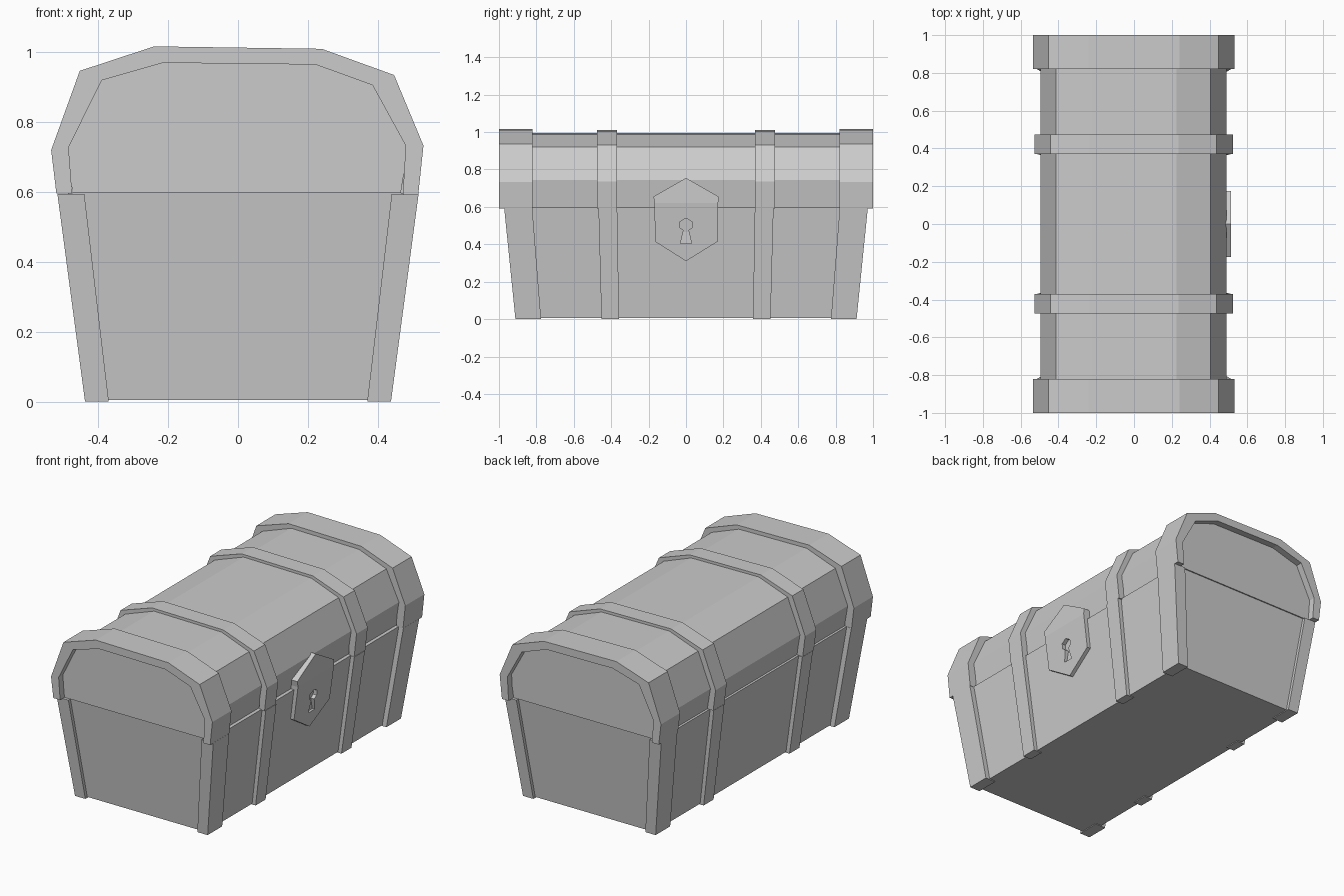
import bpy, bmesh

if "Cube" in bpy.data.objects:
    bpy.data.objects.remove(bpy.data.objects["Cube"])


def finish(name, bm):
    bmesh.ops.recalc_face_normals(bm, faces=bm.faces[:])
    mesh = bpy.data.meshes.new(name)
    bm.to_mesh(mesh)
    bm.free()
    obj = bpy.data.objects.new(name, mesh)
    bpy.context.collection.objects.link(obj)
    return obj


def loft(name, ring_a, ring_b):
    """Closed solid between two matching outlines."""
    bm = bmesh.new()
    a = [bm.verts.new(p) for p in ring_a]
    b = [bm.verts.new(p) for p in ring_b]
    bm.faces.new(a)
    bm.faces.new(b[::-1])
    for i in range(len(a)):
        j = (i + 1) % len(a)
        bm.faces.new((a[i], a[j], b[j], b[i]))
    return finish(name, bm)


def rect(x0, x1, y0, y1, z):
    return [(x0, y0, z), (x1, y0, z), (x1, y1, z), (x0, y1, z)]


def arch(name, outer, inner, y0, y1):
    """Open arch strip following the lid profile."""
    bm = bmesh.new()
    rows = [[bm.verts.new((x, y, z)) for x, z in prof]
            for prof, y in ((outer, y0), (outer, y1), (inner, y1), (inner, y0))]
    for k in range(4):
        p, q = rows[k], rows[(k + 1) % 4]
        for i in range(len(outer) - 1):
            bm.faces.new((p[i], p[i + 1], q[i + 1], q[i]))
    for i in (0, -1):
        bm.faces.new([r[i] for r in rows])
    return finish(name, bm)


def mirror(obj, x=False, y=False):
    m = obj.modifiers.new("mirror", 'MIRROR')
    m.use_axis = (x, y, False)


# Lid profiles (x, z), very slightly uneven left to right
end_outer = [(-.52, .596), (-.535, .72), (-.453, .947), (-.24, 1.017),
             (.24, 1.01), (.447, .935), (.531, .733), (.516, .592)]
end_inner = [(-.475, .596), (-.485, .728), (-.39, .92), (-.215, .97),
             (.222, .965), (.385, .906), (.48, .733), (.472, .592)]
strap_outer = [(-.512, .596), (-.528, .722), (-.443, .94), (-.235, 1.01),
               (.235, 1.004), (.438, .932), (.524, .735), (.508, .592)]
lid_profile = [(-.473, .597), (-.494, .722), (-.413, .925), (-.222, .994),
               (.225, .988), (.406, .92), (.489, .743), (.466, .597)]

# Tapered base and vaulted lid
loft("base_box", rect(-.41, .41, -.893, .893, .005),
     rect(-.487, .487, -.953, .953, .597))
loft("lid", [(x, -.96, z) for x, z in lid_profile],
     [(x, .96, z) for x, z in lid_profile])

# Lid bands
for s, side in ((-1, "near"), (1, "far")):
    arch("lid_end_band_" + side, end_outer, end_inner, s * .82, s * 1.0)
    arch("lid_strap_" + side, strap_outer, end_inner, s * .37, s * .475)

# Base corner posts and straps
posts = loft("corner_posts", rect(.37, .438, .775, .912, 0),
             rect(.44, .517, .822, .972, .594))
mirror(posts, x=True, y=True)
straps = loft("base_straps", rect(.38, .433, .358, .452, 0),
              rect(.45, .511, .368, .468, .594))
mirror(straps, x=True, y=True)

# Lock plate: lower half leans with the box, upper half is upright
lower = [(-.168, .62), (-.166, .415), (0, .31), (.17, .415), (.172, .62)]
upper = [(.174, .655), (0, .755), (-.174, .655)]
lean = lambda z: .514 - max(0, .62 - z) * .135
bm = bmesh.new()
front = [bm.verts.new((lean(z), y, z)) for y, z in lower + upper]
back = [bm.verts.new((.44, y, z)) for y, z in lower + upper]
for ring in (front, back):
    bm.faces.new(ring[:5])
    bm.faces.new((ring[4], ring[5], ring[6], ring[7], ring[0]))
for i in range(8):
    j = (i + 1) % 8
    bm.faces.new((front[i], front[j], back[j], back[i]))
plate = finish("lock_plate", bm)

# Keyhole recess
hole = [(-.03, .405), (.03, .405), (.013, .475), (.033, .49), (.033, .52),
        (0, .54), (-.033, .52), (-.033, .49), (-.013, .475)]
cutter = loft("keyhole_cutter", [(.47, y, z) for y, z in hole],
              [(.56, y, z) for y, z in hole])
cutter.hide_render = True
cutter.hide_viewport = True
cut = plate.modifiers.new("keyhole", 'BOOLEAN')
cut.operation = 'DIFFERENCE'
cut.solver = 'EXACT'
cut.object = cutter
